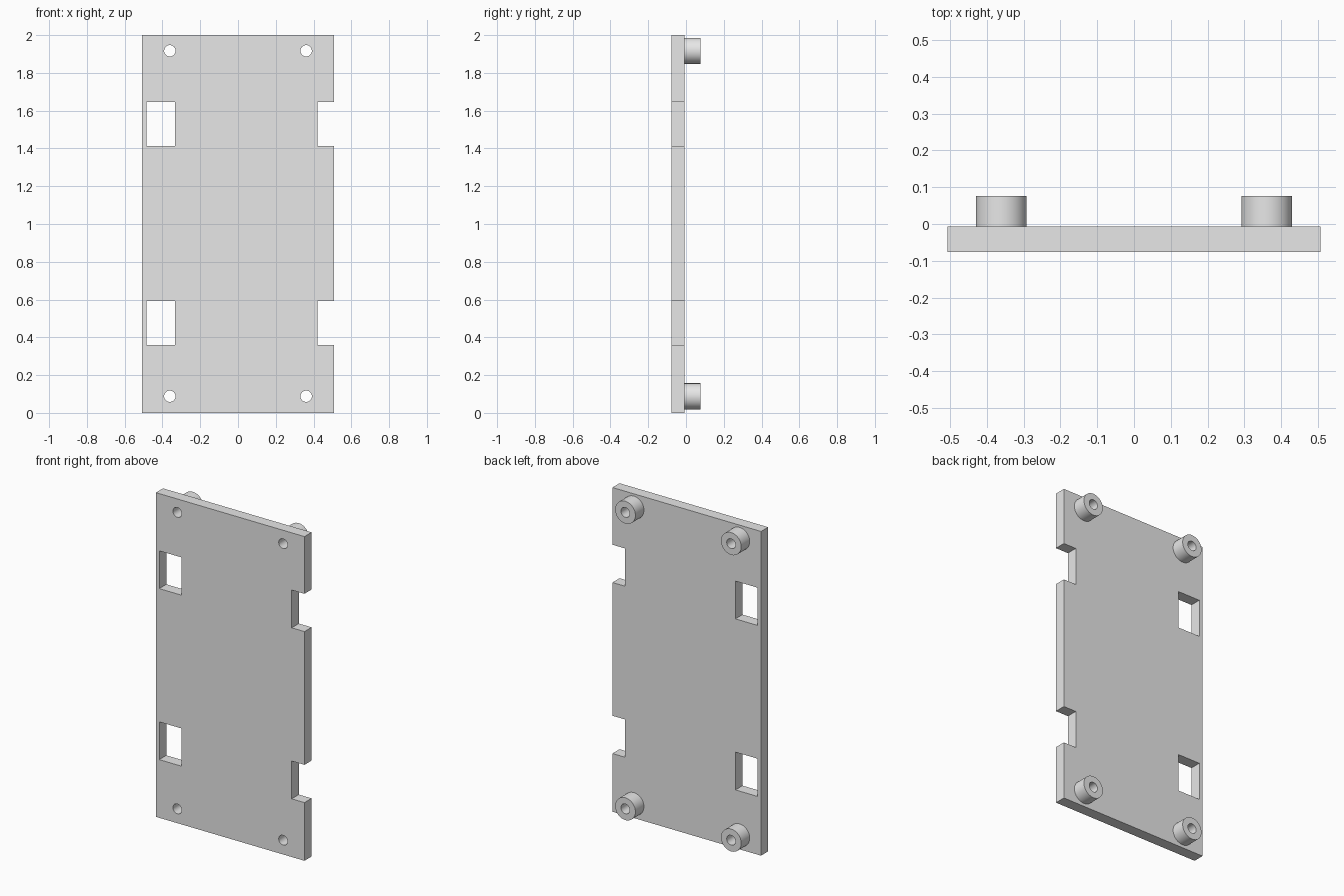
import bpy, bmesh, math

cube = bpy.data.objects.get("Cube")
if cube:
    bpy.data.objects.remove(cube, do_unlink=True)

HALF_W, HEIGHT = 0.507, 2.0
FRONT, PLATE_BACK, POST_BACK = -0.076, -0.007, 0.076
HOLE_R, POST_R = 0.03, 0.069
HOLE_X, HOLE_Z = 0.361, (0.088, 1.917)
SLOTS = ((0.359, 0.592), (1.414, 1.647))

grey = bpy.data.materials.new("light grey")
grey.use_nodes = True
grey.diffuse_color = (0.8, 0.8, 0.8, 1)
grey.node_tree.nodes["Principled BSDF"].inputs["Base Color"].default_value = (0.8, 0.8, 0.8, 1)


def circle(cx, cz, r, n=48):
    return [(cx + r * math.cos(2 * math.pi * i / n),
             cz + r * math.sin(2 * math.pi * i / n)) for i in range(n)]


def extruded(name, loops, y0, y1):
    """Fill closed loops in the XZ plane (inner loops are holes), from y0 to y1."""
    curve = bpy.data.curves.new(name + "_profile", 'CURVE')
    curve.dimensions = '2D'
    curve.fill_mode = 'BOTH'
    curve.extrude = (y1 - y0) / 2
    for loop in loops:
        spline = curve.splines.new('POLY')
        spline.points.add(len(loop) - 1)
        for point, (x, z) in zip(spline.points, loop):
            point.co = (x, z, 0, 1)
        spline.use_cyclic_u = True
    helper = bpy.data.objects.new(name + "_profile", curve)
    bpy.context.collection.objects.link(helper)
    bpy.context.view_layer.update()
    graph = bpy.context.evaluated_depsgraph_get()
    mesh = bpy.data.meshes.new_from_object(helper.evaluated_get(graph))
    bpy.data.objects.remove(helper, do_unlink=True)
    bpy.data.curves.remove(curve)

    # Weld caps to walls and stand the profile upright
    bm = bmesh.new()
    bm.from_mesh(mesh)
    bmesh.ops.remove_doubles(bm, verts=bm.verts, dist=0.0001)
    for v in bm.verts:
        x, z, depth = v.co
        v.co = (x, (y0 + y1) / 2 - depth, z)
    bmesh.ops.recalc_face_normals(bm, faces=bm.faces)
    bm.to_mesh(mesh)
    bm.free()
    mesh.name = name
    mesh.materials.clear()
    mesh.materials.append(grey)

    obj = bpy.data.objects.new(name, mesh)
    bpy.context.collection.objects.link(obj)
    bpy.ops.object.select_all(action='DESELECT')
    obj.select_set(True)
    bpy.context.view_layer.objects.active = obj
    bpy.ops.object.shade_smooth_by_angle(angle=math.radians(30))
    return obj


# Plate outline with two open notches on the left edge
notch_x = 0.42
outline = [(-HALF_W, 0), (HALF_W, 0)]
for low, high in SLOTS:
    outline += [(HALF_W, low), (notch_x, low), (notch_x, high), (HALF_W, high)]
outline += [(HALF_W, HEIGHT), (-HALF_W, HEIGHT)]

# Closed windows on the right edge and screw holes in the corners
x0, x1 = -0.484, -0.333
windows = [[(x0, a), (x1, a), (x1, b), (x0, b)] for a, b in SLOTS]
corners = [(side * HOLE_X, z) for z in HOLE_Z for side in (-1, 1)]
holes = [circle(x, z, HOLE_R) for x, z in corners]
extruded("mounting_plate", [outline] + windows + holes, FRONT, PLATE_BACK)

# Hollow standoffs on the back
for (x, z), label in zip(corners, ("lower_right", "lower_left", "upper_right", "upper_left")):
    extruded("standoff_" + label, [circle(x, z, POST_R), circle(x, z, HOLE_R)],
             PLATE_BACK, POST_BACK)
